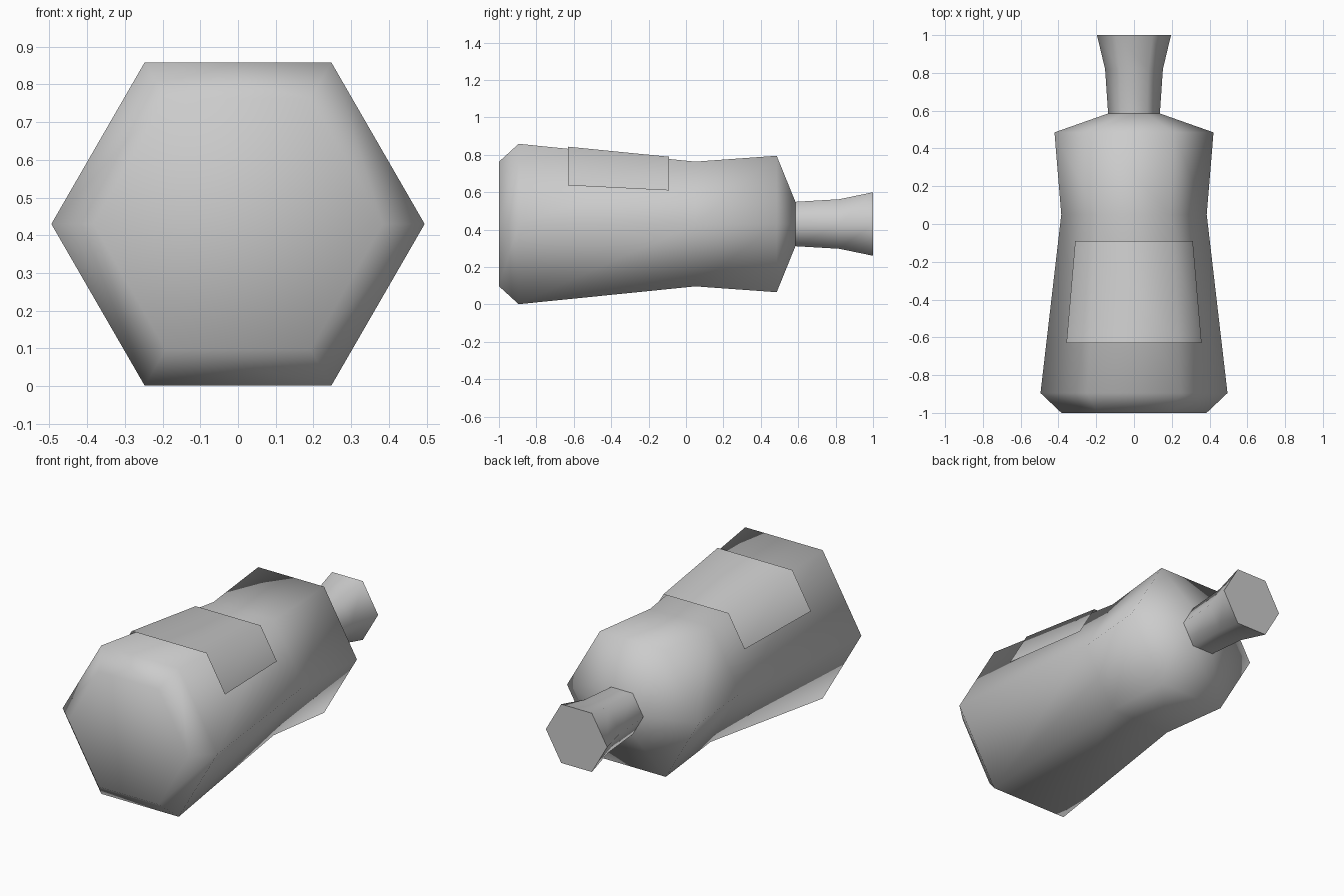
import bpy
import bmesh
from math import cos, sin, radians

cube = bpy.data.objects.get("Cube")
if cube:
    bpy.data.objects.remove(cube, do_unlink=True)

AXIS_HEIGHT = 0.43
HEXAGON = [(a, 1.0) for a in range(0, 360, 60)]
APOTHEM = cos(radians(30))

grey = bpy.data.materials.new("plain grey")
grey.use_nodes = True
grey.diffuse_color = (0.6, 0.6, 0.6, 1)
grey.node_tree.nodes["Principled BSDF"].inputs["Base Color"].default_value = grey.diffuse_color


def loft(name, profile, section, closed=True, cap_front=False, cap_back=False):
    """Sweep a section of (angle, scale) points along y, through (y, radius) rings."""
    bm = bmesh.new()
    rings = []
    for y, r in profile:
        rings.append([bm.verts.new((r * s * cos(radians(a)), y,
                                    AXIS_HEIGHT + r * s * sin(radians(a))))
                      for a, s in section])
    count = len(section)
    for near, far in zip(rings, rings[1:]):
        for i in range(count if closed else count - 1):
            j = (i + 1) % count
            bm.faces.new((near[i], near[j], far[j], far[i]))
    if cap_front:
        bm.faces.new(rings[0][::-1])
    if cap_back:
        bm.faces.new(rings[-1])
    # Point every face outwards
    for face in bm.faces:
        face.normal_update()
        centre = face.calc_center_median()
        radial = face.normal.x * centre.x + face.normal.z * (centre.z - AXIS_HEIGHT)
        axial = face.normal.y * centre.y
        if (axial if abs(face.normal.y) > 0.99 else radial) < 0:
            face.normal_flip()
    mesh = bpy.data.meshes.new(name)
    bm.to_mesh(mesh)
    bm.free()
    mesh.materials.append(grey)
    mesh.shade_smooth()
    obj = bpy.data.objects.new(name, mesh)
    bpy.context.collection.objects.link(obj)
    return obj


# Waisted bottle body, smooth all over
loft("bottle_body",
     [(-1, 0.384), (-0.895, 0.495), (0.05, 0.385), (0.485, 0.421), (0.585, 0.137)],
     HEXAGON, cap_front=True)

# Flared neck with a crisp flat mouth
neck = loft("bottle_neck", [(0.585, 0.137), (0.82, 0.153), (1, 0.196)],
            HEXAGON, cap_back=True)
bpy.ops.object.select_all(action="DESELECT")
neck.select_set(True)
bpy.context.view_layer.objects.active = neck
bpy.ops.object.shade_smooth_by_angle(angle=radians(65))

# Label sheet wrapped over the top side and half of each neighbour
loft("label", [(-0.63, 0.477), (-0.09, 0.415)],
     [(30, APOTHEM), (60, 1), (120, 1), (150, APOTHEM)], closed=False)
